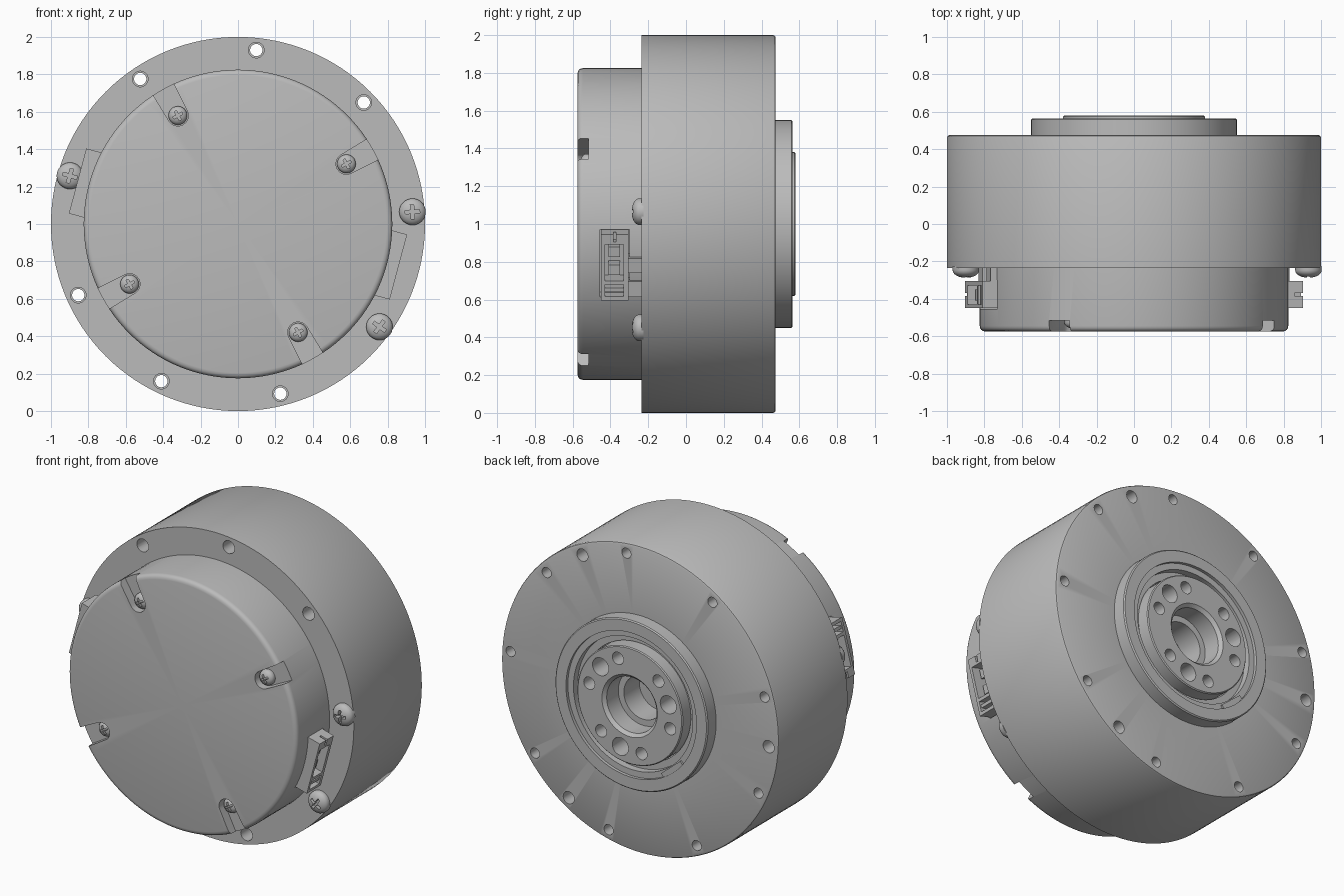
import bpy, bmesh, math
from mathutils import Matrix, Vector

cube = bpy.data.objects.get("Cube")
if cube:
    bpy.data.objects.remove(cube, do_unlink=True)

grey = bpy.data.materials.new("machined_grey")
grey.use_nodes = True
colour = (0.5, 0.5, 0.5, 1)
grey.diffuse_color = colour
grey.node_tree.nodes["Principled BSDF"].inputs["Base Color"].default_value = colour


def place(u, y, t, angle):
    """Radial u, axial y, tangential t, turned by angle around the motor axis."""
    a = math.radians(angle)
    return Vector((u * math.cos(a) - t * math.sin(a), y,
                   1 + u * math.sin(a) + t * math.cos(a)))


def circle(r, u=0, n=24):
    return [(u + r * math.cos(2 * math.pi * i / n), r * math.sin(2 * math.pi * i / n))
            for i in range(n)]


def rect(u0, u1, t0, t1):
    return [(u0, t0), (u1, t0), (u1, t1), (u0, t1)]


def slot(u, r, out, flare):
    arc = [(u - r * math.sin(math.pi * i / 12), r * math.cos(math.pi * i / 12))
           for i in range(13)]
    return arc + [(out, -flare), (out, flare)]


def cross(u, s, w):
    pts = [(s, -w), (s, w), (w, w), (w, s), (-w, s), (-w, w),
           (-s, w), (-s, -w), (-w, -w), (-w, -s), (w, -s), (w, -w)]
    return [(u + a, b) for a, b in pts]


def finish(name, bm):
    bmesh.ops.remove_doubles(bm, verts=bm.verts, dist=1e-5)
    bmesh.ops.recalc_face_normals(bm, faces=bm.faces)
    mesh = bpy.data.meshes.new(name)
    bm.to_mesh(mesh)
    bm.free()
    mesh.materials.append(grey)
    obj = bpy.data.objects.new(name, mesh)
    bpy.context.collection.objects.link(obj)
    return obj


def prisms(name, shapes):
    """Each shape is (outline, y0, y1, angle)."""
    bm = bmesh.new()
    for pts, y0, y1, angle in shapes:
        lo = [bm.verts.new(place(u, y0, t, angle)) for u, t in pts]
        hi = [bm.verts.new(place(u, y1, t, angle)) for u, t in pts]
        bm.faces.new(lo)
        bm.faces.new(hi)
        for i in range(len(pts)):
            j = (i + 1) % len(pts)
            bm.faces.new((lo[i], lo[j], hi[j], hi[i]))
    return finish(name, bm)


def lathe(name, profile, u=0, angle=0, n=128):
    """Turn (radius, y) points, starting and ending on the axis."""
    bm = bmesh.new()
    c = place(u, 0, 0, angle)
    vs = [bm.verts.new((c.x + r, y, c.z)) for r, y in profile]
    edges = [bm.edges.new(p) for p in zip(vs, vs[1:])]
    bmesh.ops.spin(bm, geom=vs + edges, cent=c, axis=(0, 1, 0),
                   angle=2 * math.pi, steps=n)
    bmesh.ops.remove_doubles(bm, verts=bm.verts, dist=1e-5)
    return finish(name, bm)


def cut(obj, shapes):
    cutter = prisms("cutter", shapes)
    cutter.hide_render = True
    mod = obj.modifiers.new("cut", "BOOLEAN")
    mod.operation, mod.solver, mod.object = "DIFFERENCE", "EXACT", cutter
    bpy.context.view_layer.objects.active = obj
    bpy.ops.object.modifier_apply(modifier=mod.name)
    bpy.data.objects.remove(cutter, do_unlink=True)


def smooth(obj):
    bpy.ops.object.select_all(action="DESELECT")
    obj.select_set(True)
    bpy.context.view_layer.objects.active = obj
    bpy.ops.object.shade_smooth_by_angle(angle=math.radians(35))


parts = []
FRONT, BACK = -0.235, 0.475
bolt_angles = [4 + 40 * i for i in range(9)]
screw_angles = [4, 164, 324]
open_angles = [a for a in bolt_angles if a not in screw_angles]
key_angles = [63.5, 183.5, 303.5]

# Main housing with rear flange and seal grooves
body = lathe("main_housing", [
    (0, FRONT), (1, FRONT), (1, 0.463), (0.996, 0.471), (0.988, BACK),
    (0.55, BACK), (0.55, 0.558), (0.543, 0.565), (0.47, 0.565), (0.47, 0.545),
    (0.43, 0.545), (0.43, 0.5), (0.385, 0.5), (0.385, 0.18), (0, 0.18)])
cut(body, [(circle(0.042, 0.935), -0.4, -0.12, a) for a in open_angles])
cut(body, [(circle(0.033, 0.935), -0.6, 0.7, a) for a in open_angles]
    + [(circle(0.033, 0.935), 0.25, 0.7, a) for a in screw_angles]
    + [(circle(0.04, 0.93), 0.3, 0.7, a) for a in key_angles])
parts.append(body)

# Output hub with stepped bore and bolt circle
hub = lathe("output_hub", [
    (0, 0.18), (0.38, 0.18), (0.38, 0.574), (0.374, 0.58), (0.2, 0.58),
    (0.18, 0.56), (0.18, 0.44), (0.14, 0.44), (0.14, 0.28), (0, 0.28)])
cut(hub, [(circle(0.058, 0.29), 0.42, 0.7, a - 20) for a in key_angles]
    + [(circle(0.04, 0.3), 0.42, 0.7, 13.5 + 60 * i) for i in range(6)])
parts.append(hub)
parts.append(prisms("seal_tab", [(rect(0.435, 0.475, -0.09, 0.09), 0.53, 0.558, 230)]))

# Front cover with rounded rim, screw slots and connector pockets
cover = lathe("front_cover", [
    (0, -0.575), (0.795, -0.575), (0.808, -0.572), (0.818, -0.565),
    (0.823, -0.556), (0.825, -0.545), (0.825, -0.2), (0, -0.2)])
cover_angles = [29 + 90 * i for i in range(4)]
connector_angles = {"left": -15, "right": 165}
cut(cover, [(slot(0.663, 0.056, 1, 0.07), -0.7, -0.515, a) for a in cover_angles]
    + [(rect(0.7, 1, -0.185, 0.185), -0.455, -0.3, a)
       for a in connector_angles.values()])
parts.append(cover)


# Domed screws with cross recesses
def screw(name, r, base, top, u, angle):
    h = base - top
    profile = [(0, base), (r, base), (r, base - 0.35 * h)]
    profile += [(r * math.cos(k * math.pi / 12),
                 base - h * (0.35 + 0.65 * math.sin(k * math.pi / 12)))
                for k in range(1, 6)]
    head = lathe(name, profile + [(0, top)], u, angle, 32)
    cut(head, [(cross(u, r * 0.55, r * 0.13), top - 0.05, top + h * 0.55, angle + 0.01)])
    parts.append(head)


for i, a in enumerate(screw_angles):
    screw(f"housing_screw_{i + 1}", 0.071, FRONT + 0.01, -0.288, 0.935, a)
for i, a in enumerate(cover_angles):
    screw(f"cover_screw_{i + 1}", 0.05, -0.51, -0.56, 0.663, a)

# Side connectors: hollow shell, contacts, latch and support
for side, a in connector_angles.items():
    shell = prisms(f"{side}_connector", [(rect(0.7, 0.888, -0.18, 0.18), -0.45, -0.305, a)])
    cut(shell, [(rect(0.76, 1, -0.075, 0.125), -0.43, -0.33, a),
                (rect(0.80, 1, -0.16, -0.095), -0.43, -0.33, a),
                (rect(0.84, 1, 0.14, 0.2), -0.385, -0.37, a)])
    parts.append(shell)
    parts.append(prisms(f"{side}_connector_contacts", [
        (rect(0.74, 0.85, t - 0.028, t + 0.028), -0.41, -0.35, a) for t in (-0.025, 0.075)]
        + [(rect(0.78, 0.88, -0.135, -0.115), -0.435, -0.325, a)]))
    parts.append(prisms(f"{side}_connector_support", [
        (rect(0.75, 0.85, -0.04, 0.04), -0.31, -0.225, a),
        (rect(0.75, 0.84, -0.175, -0.09), -0.31, -0.225, a)]))

for part in parts:
    smooth(part)
